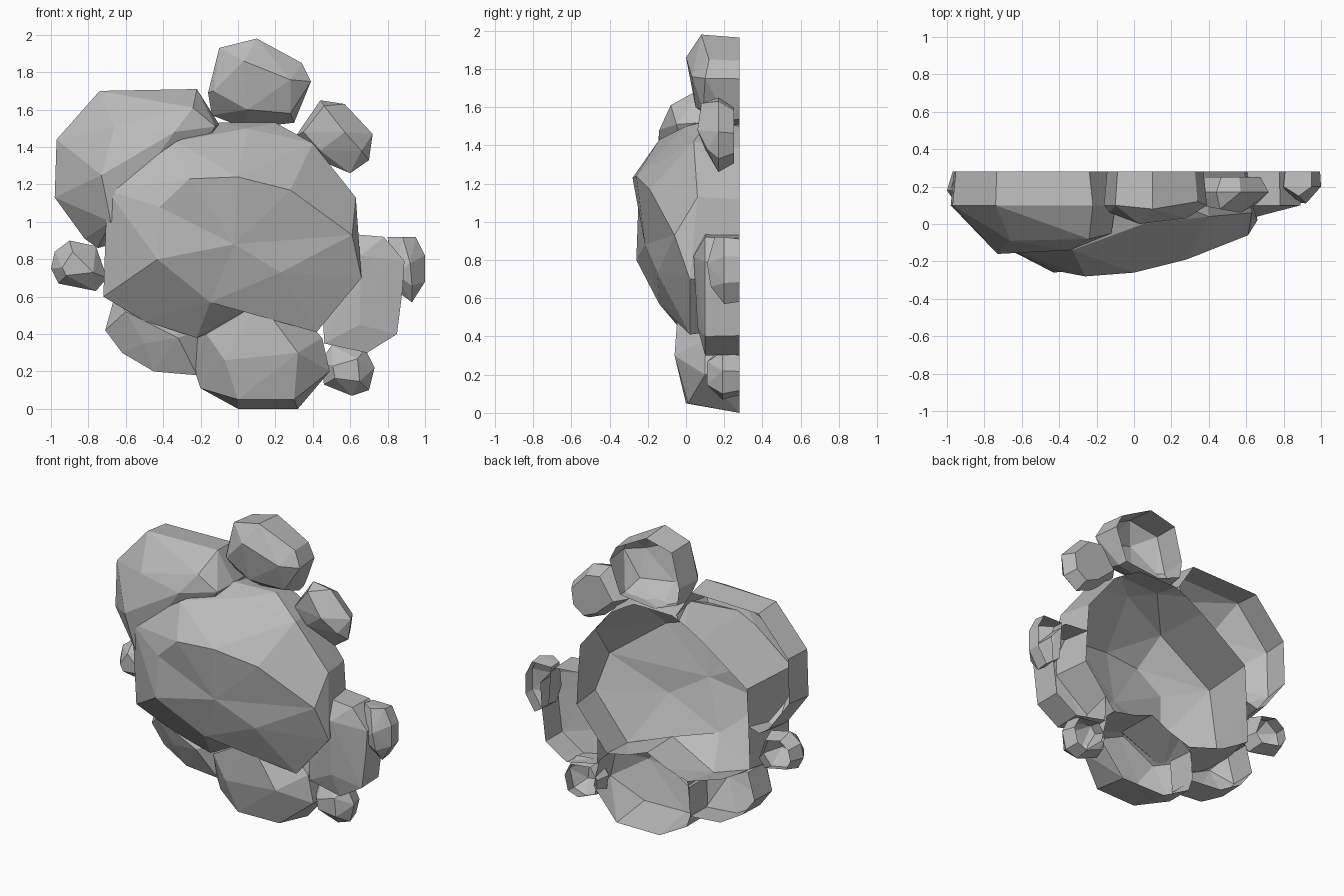
import bpy
import bmesh
from mathutils import Vector
from mathutils.bvhtree import BVHTree

WALL_Y = 0.28      # flat plane where every rock is sliced open
BEHIND_Y = 0.40    # solids run past the plane before slicing

default_cube = bpy.data.objects.get("Cube")
if default_cube:
    bpy.data.objects.remove(default_cube)

# Single stone colour
stone = bpy.data.materials.new("grey_stone")
stone.use_nodes = True
stone_colour = (0.5, 0.5, 0.5, 1)
stone.diffuse_color = stone_colour
shader = stone.node_tree.nodes["Principled BSDF"]
shader.inputs["Base Color"].default_value = stone_colour
shader.inputs["Roughness"].default_value = 0.9


def chiselled_solid(outline, rim_y, front, back_scale, behind):
    """Closed convex rock: widest rim, front facets and a rear ring."""
    rim = [Vector((p[0], p[2] if len(p) == 3 else rim_y, p[1])) / 100 for p in outline]
    centre = sum(rim, Vector()) / len(rim)
    points = list(rim)
    for point in rim:
        rear = centre.lerp(point, back_scale)
        rear.y = behind
        points.append(rear)
    if isinstance(front, list):
        points += [Vector((x, y, z)) / 100 for x, z, y in front]
    else:
        # Small pebbles: every other rim corner is pulled into a front facet
        for point in rim[::2]:
            facet = centre.lerp(point, 0.55)
            facet.y = front / 100
            points.append(facet)
    mesh = bmesh.new()
    for point in points:
        mesh.verts.new(point)
    hull = bmesh.ops.convex_hull(mesh, input=mesh.verts)
    unused = {g for g in hull["geom_interior"] if isinstance(g, bmesh.types.BMVert)}
    bmesh.ops.delete(mesh, geom=list(unused), context="VERTS")
    bmesh.ops.recalc_face_normals(mesh, faces=mesh.faces)
    return mesh


def make_object(name, mesh):
    data = bpy.data.meshes.new(name)
    mesh.to_mesh(data)
    data.materials.append(stone)
    rock = bpy.data.objects.new(name, data)
    bpy.context.collection.objects.link(rock)
    return rock


def slice_open(mesh):
    """Cut the rock at the wall plane and leave its back hollow."""
    bmesh.ops.bisect_plane(mesh, geom=mesh.verts[:] + mesh.edges[:] + mesh.faces[:],
                           plane_co=(0, WALL_Y, 0), plane_no=(0, 1, 0), clear_outer=True)


# Large central boulder
front_ring = [(-42, 108, -25), (-26, 123, -28), (0, 124, -26), (28, 117, -19),
              (61, 93, -6), (23, 73, -15), (-15, 57, -14), (-43, 80, -26)]
main_solid = chiselled_solid(
    outline=[(-70, 117, -12), (-33, 143, -14), (-10, 153, 10), (20, 153, 12), (40, 142, 4),
             (63, 113, 6), (66, 70, 2), (42, 41, 2), (10, 37, 0), (-22, 38, 2),
             (-50, 47, 0), (-72, 60, -5)],
    rim_y=0, front=front_ring + [(5, 150, 0)],
    back_scale=0.88, behind=BEHIND_Y + 0.1)

# Sunken centre of the front face
ring_spots = [Vector((x, y, z)) / 100 for x, z, y in front_ring]
ring_verts = {v for v in main_solid.verts
              if min((v.co - spot).length for spot in ring_spots) < 0.001}
front_faces = [f for f in main_solid.faces if ring_verts.issuperset(f.verts)]
patch = bmesh.ops.dissolve_faces(main_solid, faces=front_faces)["region"]
dent = bmesh.ops.poke(main_solid, faces=patch)["verts"]
for vert in dent:
    vert.co = (-0.02, -0.215, 0.88)

# Notch in the underside, filled by the bottom boulder
underside = sorted((v for v in main_solid.verts if 0 < v.co.x < 0.2), key=lambda v: v.co.z)
for vert in underside[:2]:
    vert.co.z = 0.53

main_surface = BVHTree.FromBMesh(main_solid)
main_cutter = make_object("boulder_cutter", main_solid)
main_cutter.hide_render = True
slice_open(main_solid)
make_object("central_boulder", main_solid)


def on_main(point):
    return main_surface.find_nearest(point)[3] < 0.001


def side_rock(name, outline, rim_y, front, back_scale=0.9, behind=BEHIND_Y):
    """Rock trimmed where it meets the boulder, then sliced open behind."""
    solid = chiselled_solid(outline, rim_y, front, back_scale, behind)
    rock = make_object(name, solid)
    trim = rock.modifiers.new("trim", "BOOLEAN")
    trim.operation = "DIFFERENCE"
    trim.solver = "EXACT"
    trim.object = main_cutter
    bpy.context.view_layer.update()
    evaluated = rock.evaluated_get(bpy.context.evaluated_depsgraph_get())
    trimmed = bmesh.new()
    trimmed.from_mesh(evaluated.to_mesh())
    evaluated.to_mesh_clear()
    rock.modifiers.remove(trim)
    # Drop the cut faces that would double the boulder surface
    doubled = [f for f in trimmed.faces if on_main(f.calc_center_median())
               and all(on_main(v.co) for v in f.verts)]
    bmesh.ops.delete(trimmed, geom=doubled, context="FACES")
    slice_open(trimmed)
    trimmed.to_mesh(rock.data)
    trimmed.free()


# Upper rocks
side_rock("upper_right_boulder",
          [(-98, 113), (-97, 144), (-74, 170), (-52, 168), (-22, 171), (-10, 152),
           (-40, 95), (-75, 86), (-82, 91)], 10,
          [(-73, 125, -16), (-66, 151, -9), (-24, 161, -8), (-68, 100, -12),
           (-34, 148, -14), (-12, 151, -5)],
          back_scale=0.92)
side_rock("top_rock",
          [(-16, 169), (-10, 193), (10, 198, 8), (34, 185, 12), (39, 175), (30, 153, 22),
           (4, 150, 20), (-14, 157, 18)], 10,
          [(3, 186, 0), (-13, 170, 6), (28, 176, 3), (5, 160, 5), (28, 158, 9)])
side_rock("upper_left_pebble",
          [(31, 146), (44, 165), (57, 163), (72, 147), (70, 133), (60, 126), (48, 131)],
          17, [(35, 148, 10), (46, 162, 8), (57, 148, 6), (66, 138, 11), (44, 138, 10)],
          back_scale=0.75, behind=0.25)

# Side rocks
side_rock("left_boulder",
          [(55, 94), (78, 92), (89, 79), (88, 64), (85, 40), (69, 30), (46, 35), (45, 70)],
          10, [(66, 82, 4), (65, 45, 6)], back_scale=0.97)
side_rock("left_pebble",
          [(80, 92), (95, 92), (100, 82), (100, 68), (93, 57), (82, 65)],
          20, [(88, 92, 15), (92, 78, 11), (93, 66, 13), (84, 72, 12)], back_scale=0.85)
side_rock("right_pebble",
          [(-100, 75), (-98, 84), (-90, 90), (-76, 87), (-70, 70), (-76, 63), (-96, 67)],
          18, 9, back_scale=0.5)

# Lower rocks
side_rock("bottom_boulder",
          [(-23, 20), (-22, 38), (0, 52), (28, 56), (45, 38), (49, 20), (32, 0, 28),
           (0, 0, 28), (-20, 11)], 10,
          [(-7, 26, -4), (32, 30, -6), (0, 5, 0), (30, 5, 1), (12, 57, -4), (-17, 40, -2)],
          back_scale=1.0)
side_rock("lower_right_boulder",
          [(-71, 42), (-66, 60), (-40, 62), (-20, 42), (-22, 18), (-45, 20), (-62, 30)],
          10, [(-60, 52, 0), (-32, 38, 1), (-50, 35, 4)], back_scale=0.95)
side_rock("lower_left_pebble",
          [(44, 25), (50, 34), (68, 32), (73, 22), (70, 10), (61, 7), (46, 13)],
          19, 11, back_scale=0.6)
